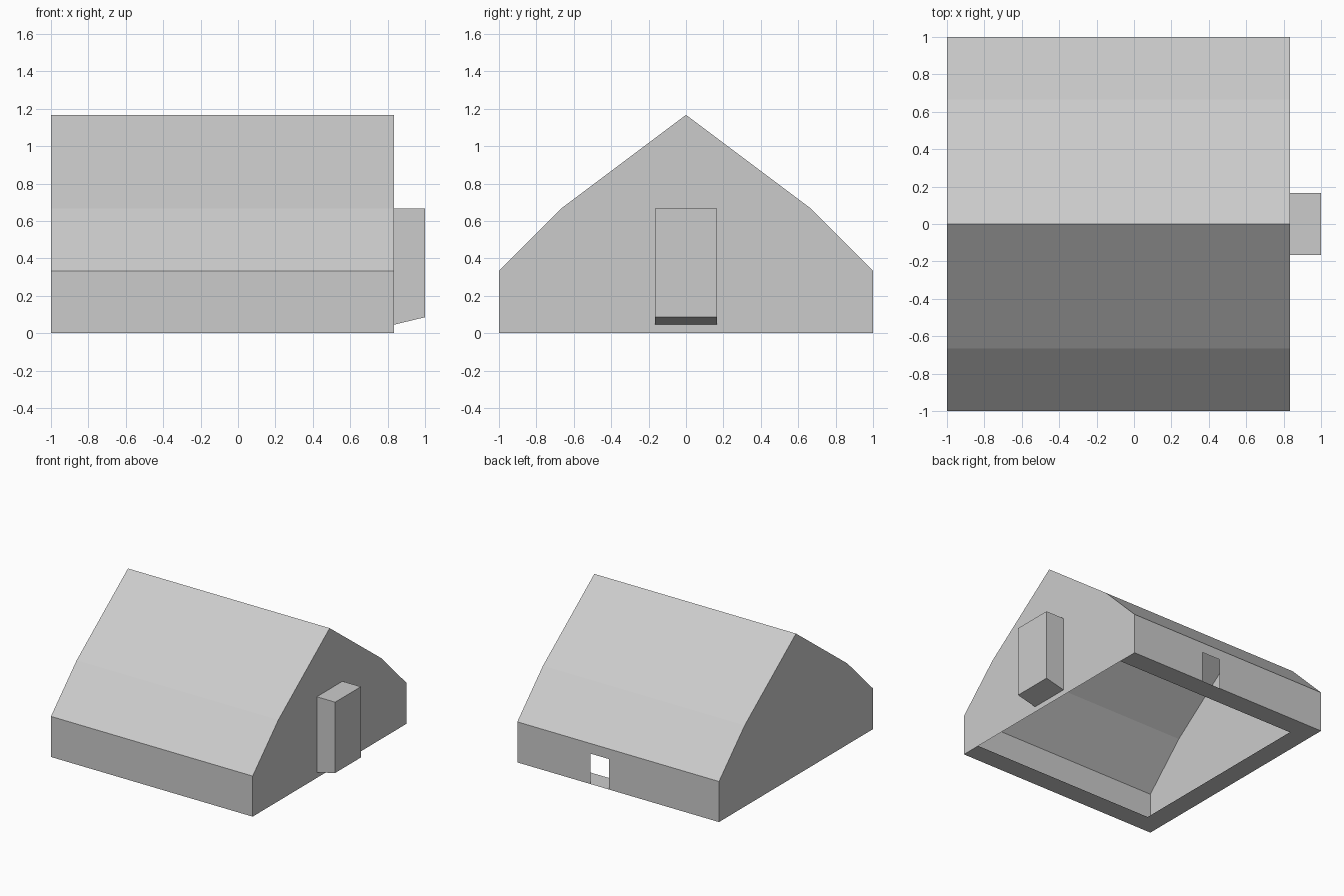
import bpy
import bmesh

cube = bpy.data.objects.get("Cube")
if cube:
    bpy.data.objects.remove(cube, do_unlink=True)

U = 1 / 6                      # building module
X0, X1 = -1.0, 5 * U           # gable positions

grey = bpy.data.materials.new("plain_grey")
grey.use_nodes = True
grey.diffuse_color = (0.6, 0.6, 0.6, 1)
grey.node_tree.nodes["Principled BSDF"].inputs["Base Color"].default_value = (0.6, 0.6, 0.6, 1)


def finish(name, bm):
    mesh = bpy.data.meshes.new(name)
    bm.to_mesh(mesh)
    bm.free()
    mesh.materials.append(grey)
    obj = bpy.data.objects.new(name, mesh)
    bpy.context.collection.objects.link(obj)
    return obj


def extrude_face(bm, points, offset):
    """Make a face from points and sweep it by offset, keeping both ends."""
    face = bm.faces.new([bm.verts.new(p) for p in points])
    out = bmesh.ops.extrude_face_region(bm, geom=[face], use_keep_orig=True)
    verts = [g for g in out["geom"] if isinstance(g, bmesh.types.BMVert)]
    bmesh.ops.translate(bm, vec=offset, verts=verts)
    bmesh.ops.recalc_face_normals(bm, faces=bm.faces[:])


def remove_faces(bm, test):
    bm.normal_update()
    faces = [f for f in bm.faces if test(f)]
    bmesh.ops.delete(bm, geom=faces, context="FACES")


# Thin house shell: gable profile swept along x, open underneath
half = [(1, 0), (1, 2 * U), (4 * U, 4 * U)]
profile = half + [(0, 7 * U)] + [(-y, z) for y, z in reversed(half)]
bm = bmesh.new()
extrude_face(bm, [(X0, y, z) for y, z in profile], (X1 - X0, 0, 0))
remove_faces(bm, lambda f: f.normal.z < -0.9)

# Doorway in the back wall
door_top = 0.25
for co, no in (((0, 0, 0), (1, 0, 0)), ((U, 0, 0), (1, 0, 0)),
               ((0, 0, door_top), (0, 0, 1))):
    wall = [f for f in bm.faces if f.normal.y > 0.99]
    geom = wall + list({e for f in wall for e in f.edges}) + list({v for f in wall for v in f.verts})
    bmesh.ops.bisect_plane(bm, geom=geom, plane_co=co, plane_no=no)
    bm.normal_update()


def in_door(f):
    c = f.calc_center_median()
    return f.normal.y > 0.99 and 0 < c.x < U and c.z < door_top


remove_faces(bm, in_door)
finish("house_shell", bm)

# Flat rim under three of the walls
bm = bmesh.new()
inner = 1 - U
rim = [(X1, -1), (X0, -1), (X0, 1), (X1, 1),
       (X1, inner), (X0 + U, inner), (X0 + U, -inner), (X1, -inner)]
face = bm.faces.new([bm.verts.new((x, y, 0)) for x, y in rim])
face.normal_update()
if face.normal.z > 0:
    face.normal_flip()
finish("base_rim", bm)

# Chimney on the gable, with a sloping underside
bm = bmesh.new()
side = [(X1, 0.045), (1, 0.085), (1, 4 * U), (X1, 4 * U)]
extrude_face(bm, [(x, -U, z) for x, z in side], (0, 2 * U, 0))
remove_faces(bm, lambda f: f.normal.x < -0.99)
finish("chimney", bm)
